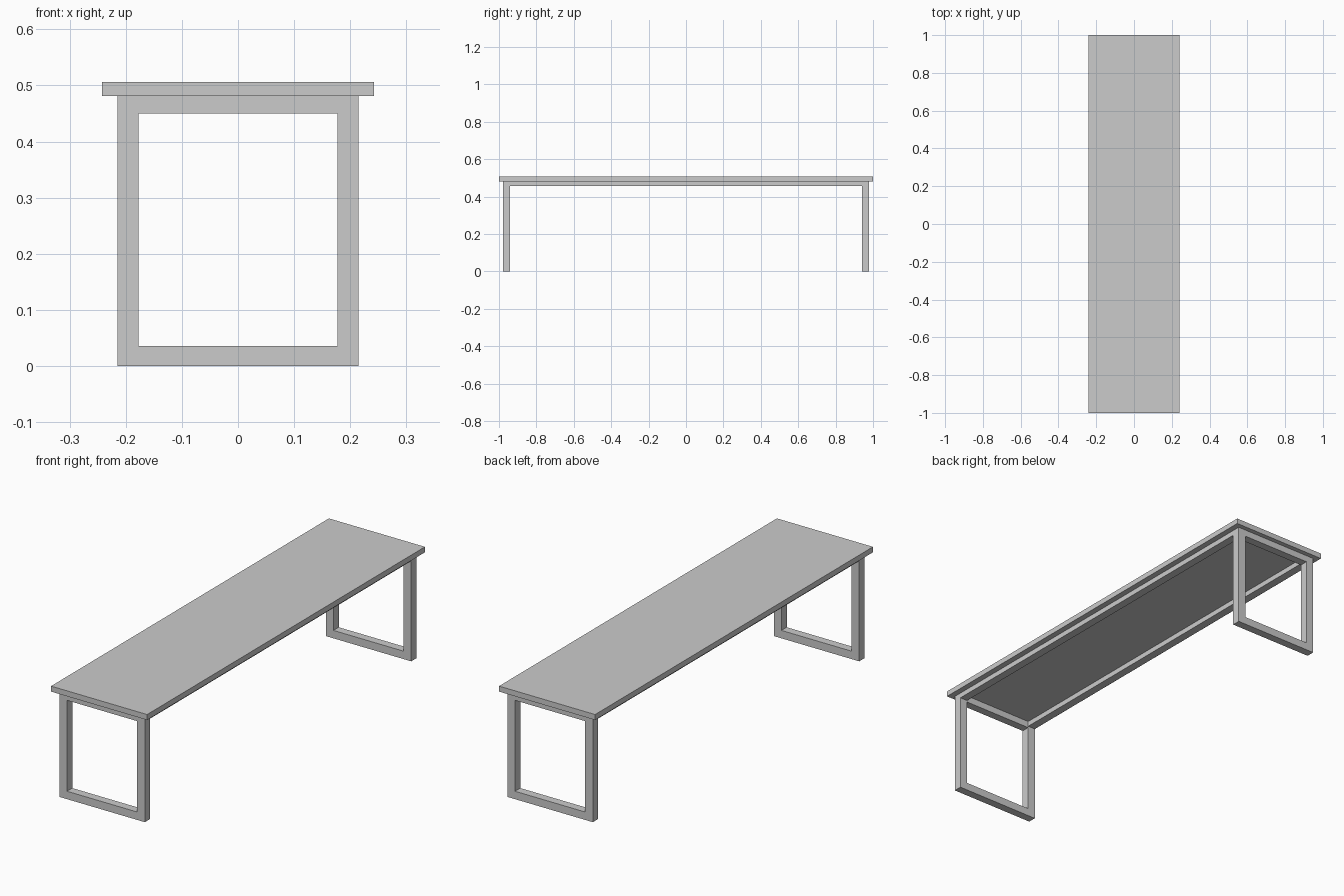
import bpy, bmesh

if "Cube" in bpy.data.objects:
    bpy.data.objects.remove(bpy.data.objects["Cube"])

TOP_X, TOP_Y = 0.242, 1.0
TOP_Z0, TOP_Z1 = 0.481, 0.506
LEG_OUT, LEG_IN = 0.215, 0.177      # frame half widths
END_OUT, END_IN = 0.978, 0.940      # frame positions along y
RAIL_Z, APRON_Z, FOOT_Z = 0.450, 0.457, 0.036


def finish(name, bm):
    bmesh.ops.recalc_face_normals(bm, faces=bm.faces)
    mesh = bpy.data.meshes.new(name)
    bm.to_mesh(mesh)
    bm.free()
    obj = bpy.data.objects.new(name, mesh)
    bpy.context.collection.objects.link(obj)
    return obj


def box(name, lo, hi):
    bm = bmesh.new()
    bmesh.ops.create_cube(bm, size=1)
    for v in bm.verts:
        v.co = [hi[i] if v.co[i] > 0 else lo[i] for i in range(3)]
    return finish(name, bm)


def frame(name, y0, y1):
    """Rectangular hoop in the xz plane between y0 and y1."""
    def rect(w, z0, z1):
        return [(-w, z0), (w, z0), (w, z1), (-w, z1)]
    outer = rect(LEG_OUT, 0, TOP_Z0)
    inner = rect(LEG_IN, FOOT_Z, RAIL_Z)
    bm = bmesh.new()
    # Cross-section loops: outer front, outer back, inner back, inner front
    loops = [[bm.verts.new((x, y, z)) for x, z in pts]
             for pts, y in ((outer, y0), (outer, y1), (inner, y1), (inner, y0))]
    for a in range(4):
        la, lb = loops[a], loops[(a + 1) % 4]
        for i in range(4):
            j = (i + 1) % 4
            bm.faces.new((la[i], la[j], lb[j], lb[i]))
    return finish(name, bm)


# Seat board
box("bench_top", (-TOP_X, -TOP_Y, TOP_Z0), (TOP_X, TOP_Y, TOP_Z1))

# Hoop legs at both ends
frame("front_leg_frame", -END_OUT, -END_IN)
frame("back_leg_frame", END_IN, END_OUT)

# Long rails under the board, joining the legs
for name, x0, x1 in (("left_rail", -LEG_OUT, -LEG_IN),
                     ("right_rail", LEG_IN, LEG_OUT)):
    box(name, (x0, -END_IN, APRON_Z), (x1, END_IN, TOP_Z0))
